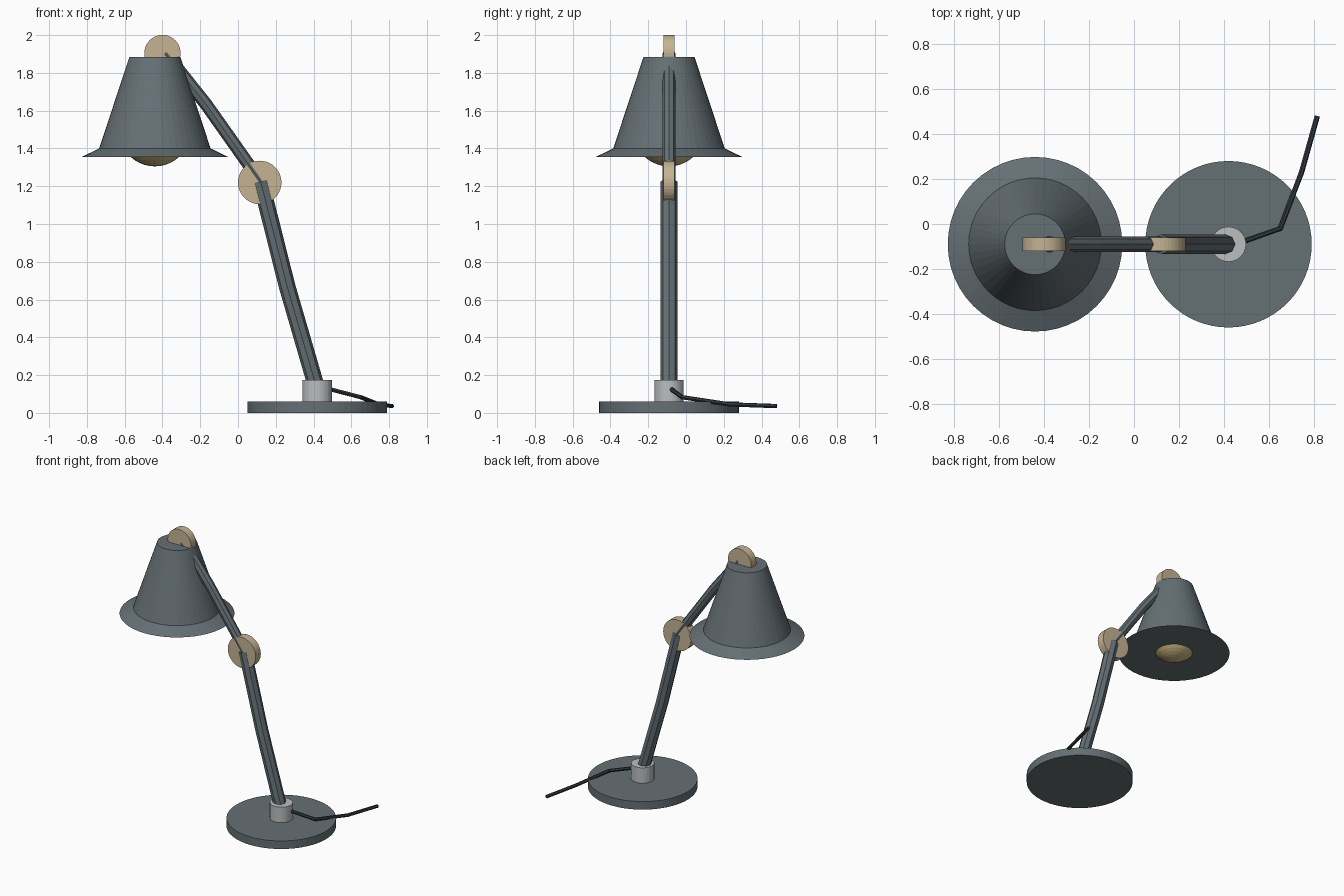
import bpy, math

if "Cube" in bpy.data.objects:
    bpy.data.objects.remove(bpy.data.objects["Cube"])

Y = -0.09  # the whole lamp lies in this plane


def material(name, rgb):
    m = bpy.data.materials.new(name)
    m.diffuse_color = (*rgb, 1)
    m.use_nodes = True
    m.node_tree.nodes["Principled BSDF"].inputs["Base Color"].default_value = m.diffuse_color
    return m


steel = material("dark_steel", (0.13, 0.16, 0.175))
brass = material("pale_brass", (0.56, 0.45, 0.29))
glow = material("warm_glass", (0.62, 0.48, 0.22))
metal = material("light_metal", (0.50, 0.51, 0.52))
rubber = material("black_rubber", (0.03, 0.04, 0.05))


def lathe(name, x, profile, mat, seg=48):
    """Spin (radius, z) points about a vertical axis; radius 0 makes a pole."""
    verts, rings, faces = [], [], []
    for r, z in profile:
        n = seg if r > 0 else 1
        rings.append([len(verts) + i for i in range(n)])
        for i in range(n):
            a = math.tau * i / seg
            verts.append((r * math.cos(a), r * math.sin(a), z))
    for lo, hi in zip(rings, rings[1:]):
        for i in range(seg):
            j = (i + 1) % seg
            if len(lo) == 1:
                faces.append((lo[0], hi[j], hi[i]))
            else:
                faces.append((lo[i], lo[j], hi[j], hi[i]))
    if len(rings[0]) > 1:
        faces.append(rings[0][::-1])
    faces.append(rings[-1])
    me = bpy.data.meshes.new(name)
    me.from_pydata(verts, [], faces)
    me.materials.append(mat)
    ob = bpy.data.objects.new(name, me)
    ob.location = (x, Y, 0)
    bpy.context.collection.objects.link(ob)
    return ob


def disc_joint(name, x, z, r):
    bpy.ops.mesh.primitive_cylinder_add(vertices=40, radius=r, depth=0.06,
                                        location=(x, Y, z),
                                        rotation=(math.pi / 2, 0, 0))
    ob = bpy.context.object
    ob.name = name
    ob.data.materials.append(brass)


def tube(name, points, r, mat, res=2):
    cu = bpy.data.curves.new(name, 'CURVE')
    cu.dimensions = '3D'
    cu.bevel_depth = r
    cu.bevel_resolution = res
    cu.use_fill_caps = True
    sp = cu.splines.new('POLY')
    sp.points.add(len(points) - 1)
    for p, co in zip(sp.points, points):
        p.co = (*co, 1)
    sp.use_smooth = False
    cu.materials.append(mat)
    ob = bpy.data.objects.new(name, cu)
    bpy.context.collection.objects.link(ob)
    bpy.ops.object.select_all(action='DESELECT')
    ob.select_set(True)
    bpy.context.view_layer.objects.active = ob
    bpy.ops.object.convert(target='MESH')


# Foot and collar
lathe("base", 0.42, [(0.37, 0), (0.37, 0.06)], steel, 64)
lathe("collar", 0.42, [(0.078, 0.055), (0.078, 0.175)], metal, 32)

# Jointed arm
tube("lower_arm", [(0.42, Y, 0.12), (0.26, Y, 0.67), (0.12, Y, 1.225)], 0.044, steel)
tube("upper_arm", [(0.12, Y, 1.225), (-0.17, Y, 1.635), (-0.385, Y, 1.905)], 0.034, steel)
disc_joint("elbow_joint", 0.115, 1.22, 0.115)
disc_joint("head_joint", -0.40, 1.905, 0.096)

# Flared shade closed at both ends, with the bulb below it
lathe("shade", -0.44, [(0.388, 1.355), (0.295, 1.40), (0.135, 1.885)], steel)
R = 0.19
bulb = [(R * math.sin(t * 0.15), 1.305 + R - R * math.cos(t * 0.15)) for t in range(7)]
lathe("bulb", -0.44, bulb, glow, 24)

# Power cord trailing over the foot to the back right
tube("cord", [(0.48, -0.08, 0.127), (0.65, -0.02, 0.083),
              (0.745, 0.23, 0.045), (0.815, 0.48, 0.036)], 0.012, rubber, 1)
